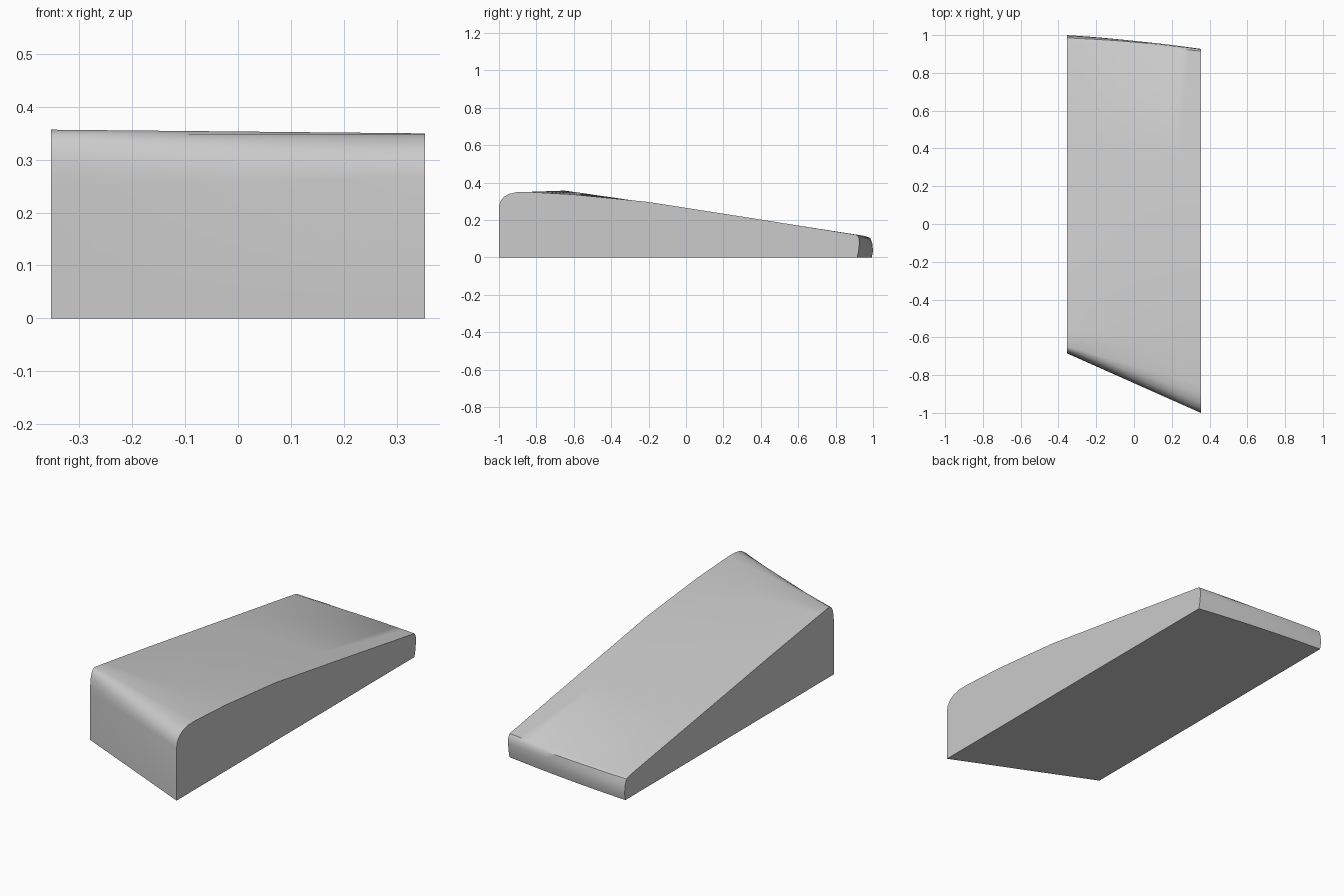
import bpy
import bmesh
from mathutils import Vector

cube = bpy.data.objects.get("Cube")
if cube:
    bpy.data.objects.remove(cube, do_unlink=True)

# Matching side outlines (y, z): front foot, rounded nose, sloping top, blunt tail
WIDE_SIDE = [(-1, 0), (-1, .27), (-.994, .297), (-.977, .321), (-.948, .339),
             (-.905, .349), (-.85, .35), (-.6, .336), (-.2, .296), (.35, .21),
             (.915, .12), (.925, .105), (.927, .075), (.923, .035), (.915, 0)]
NARROW_SIDE = [(-.685, 0), (-.685, .25), (-.684, .28), (-.681, .307), (-.675, .331),
               (-.665, .348), (-.65, .357), (-.57, .346), (-.2, .292), (.35, .207),
               (.96, .113), (.985, .104), (.996, .075), (1, .035), (.993, 0)]
HALF_WIDTH = .354
STATIONS = 12
TAIL_START = 10
TAIL_BOW = .008

# Single neutral colour
grey = bpy.data.materials.new("light_grey")
grey.use_nodes = True
colour = (.6, .6, .6, 1)
grey.diffuse_color = colour
shader = next(n for n in grey.node_tree.nodes if n.type == 'BSDF_PRINCIPLED')
shader.inputs["Base Color"].default_value = colour

# Wedge body lofted between the two sides, with a slightly bowed tail
bm = bmesh.new()
rings = []
for s in range(STATIONS + 1):
    t = s / STATIONS
    ring = []
    for i, (a, b) in enumerate(zip(NARROW_SIDE, WIDE_SIDE)):
        y, z = Vector(a).lerp(Vector(b), t)
        if i >= TAIL_START:
            y += 4 * TAIL_BOW * t * (1 - t)
        ring.append(bm.verts.new((HALF_WIDTH * (2 * t - 1), y, z)))
    rings.append(ring)

count = len(WIDE_SIDE)
for r0, r1 in zip(rings, rings[1:]):
    for i in range(count):
        j = (i + 1) % count
        bm.faces.new((r0[i], r0[j], r1[j], r1[i]))
bm.faces.new(rings[0])
bm.faces.new(rings[-1])
bmesh.ops.recalc_face_normals(bm, faces=bm.faces)

mesh = bpy.data.meshes.new("wedge_body")
bm.to_mesh(mesh)
bm.free()
mesh.materials.append(grey)
body = bpy.data.objects.new("wedge_body", mesh)
bpy.context.collection.objects.link(body)

# Soft nose and tail with crisp side edges
bpy.ops.object.select_all(action='DESELECT')
body.select_set(True)
bpy.context.view_layer.objects.active = body
bpy.ops.object.shade_smooth_by_angle(angle=.7)
